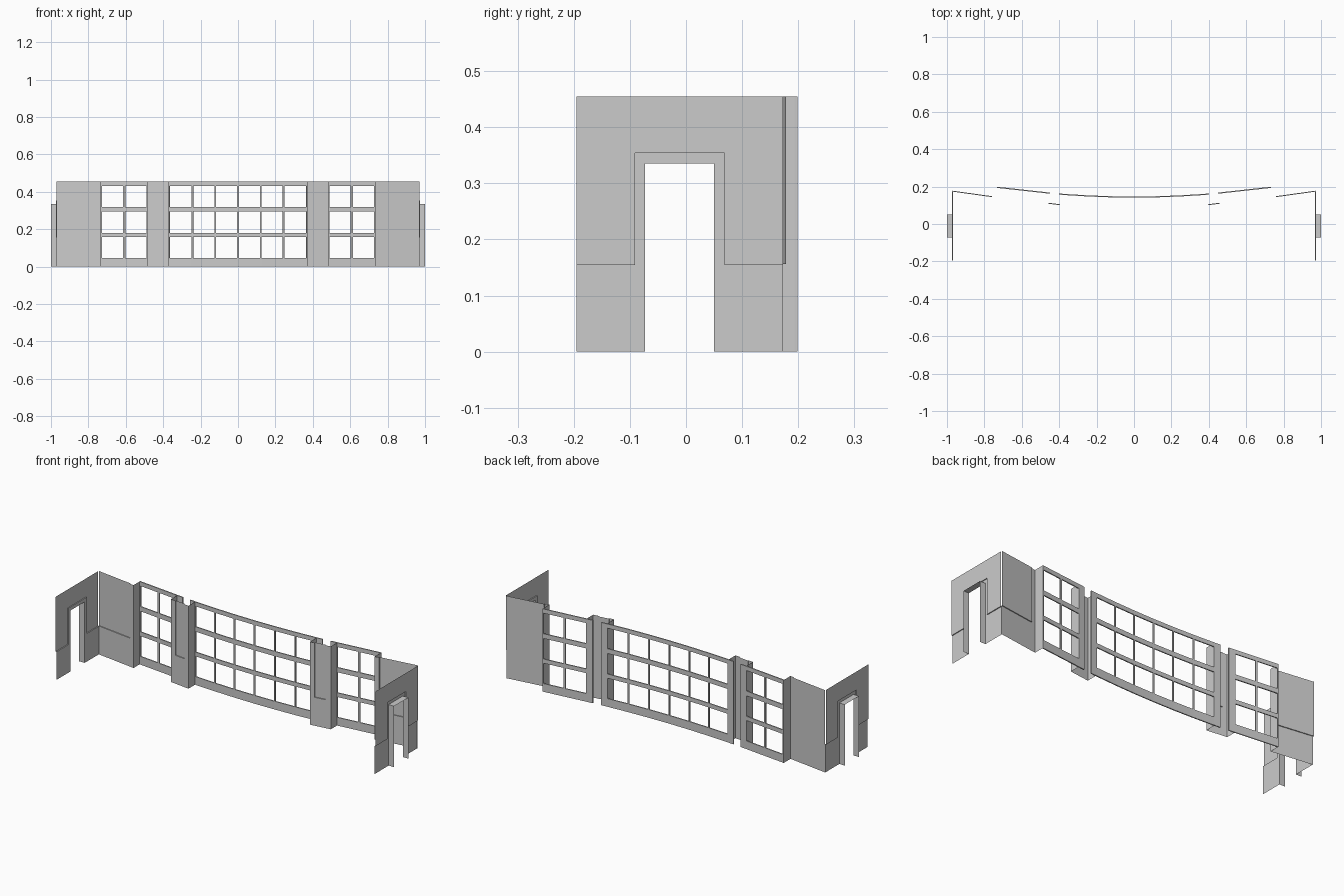
import bpy

if "Cube" in bpy.data.objects:
    bpy.data.objects.remove(bpy.data.objects["Cube"])

H = 0.455          # wall height
STEP = 0.005       # depth of the recessed upper panels


def make(name, us, zs, depth, place, mirror=True, thick=0):
    """Sheet on a u/z grid; depth(u, z) gives cell recess or None for a hole."""
    verts, faces = [], []

    def quad(*pts):
        n = len(verts)
        verts.extend(place(*p) for p in pts)
        faces.append((n, n + 1, n + 2, n + 3))

    nu, nz = len(us) - 1, len(zs) - 1
    d = [[depth((us[i] + us[i + 1]) / 2, (zs[j] + zs[j + 1]) / 2)
          for j in range(nz)] for i in range(nu)]
    for i in range(nu):
        for j in range(nz):
            a = d[i][j]
            if a is None:
                continue
            u0, u1, z0, z1 = us[i], us[i + 1], zs[j], zs[j + 1]
            quad((u0, z0, a), (u1, z0, a), (u1, z1, a), (u0, z1, a))
            # small steps between neighbouring cells of different depth
            if i + 1 < nu and d[i + 1][j] not in (None, a):
                b = d[i + 1][j]
                quad((u1, z0, a), (u1, z0, b), (u1, z1, b), (u1, z1, a))
            if j + 1 < nz and d[i][j + 1] not in (None, a):
                b = d[i][j + 1]
                quad((u0, z1, a), (u1, z1, a), (u1, z1, b), (u0, z1, b))
    me = bpy.data.meshes.new(name)
    me.from_pydata(verts, [], faces)
    ob = bpy.data.objects.new(name, me)
    bpy.context.collection.objects.link(ob)
    w = ob.modifiers.new("weld", 'WELD')
    w.merge_threshold = 0.0001
    if thick:
        s = ob.modifiers.new("thickness", 'SOLIDIFY')
        s.thickness, s.offset = thick, 0
    if mirror:
        m = ob.modifiers.new("mirror", 'MIRROR')
        m.use_axis[0] = True
        m.use_mirror_merge = False
    return ob


def line(x0, y0, x1, y1):
    """Plan line: u is world x, recess pushes back along +y."""
    return lambda u, z, d: (u, y0 + (y1 - y0) * (u - x0) / (x1 - x0) + d, z)


# End walls with a doorway and a raised dado and door surround
def end_depth(y, z):
    if -0.073 < y < 0.05 and z < 0.335:
        return None
    trim = z < 0.154 or (-0.091 < y < 0.069 and z < 0.354)
    return 0 if trim else STEP


make("end_wall", [-0.195, -0.091, -0.073, 0.05, 0.069, 0.173],
     [0, 0.154, 0.335, 0.354, H], end_depth,
     lambda u, z, d: (-0.967 - d, u, z))

# Door reveal running out through the end wall
prof = [(-0.073, 0), (-0.073, 0.335), (0.05, 0.335), (0.05, 0)]
make("door_reveal", [0, 1, 2, 3], [-1.0, -0.967], lambda u, z: 0,
     lambda u, x, d: (x, *prof[u]))

# Angled walls beside the windows, recessed above the dado
make("angled_wall", [-0.97, -0.758, -0.733], [0, 0.156, H],
     lambda u, z: STEP if z > 0.156 and u < -0.758 else 0,
     line(-0.97, 0.173, -0.733, 0.14))

# Pillars with a recessed upper panel
make("pillar_front", [-0.486, -0.457, -0.395, -0.369], [0, 0.156, H],
     lambda u, z: STEP if z > 0.156 and -0.457 < u < -0.395 else 0,
     line(-0.486, 0.112, -0.369, 0.097))

# Returns joining the wall and pillar edges back to the windows
for name, x, y0, y1 in (("wall_return", -0.733, 0.14, 0.197),
                        ("pillar_outer_return", -0.486, 0.112, 0.169),
                        ("pillar_inner_return", -0.369, 0.097, 0.157)):
    make(name, [y0, y1], [0, H], lambda u, z: 0,
         lambda u, z, d, x=x: (x, u, z))

# Windows: solid rails and stiles around open panes
ROWS = [0, 0.045, 0.157, 0.18, 0.293, 0.319, 0.432, H]


def window(name, panes, left, right, place, mirror):
    us = [left] + [e for p in panes for e in p] + [right]

    def cell(u, z):
        in_col = any(a < u < b for a, b in panes)
        in_row = any(a < z < b for a, b in zip(ROWS[1:7:2], ROWS[2:7:2]))
        return None if in_col and in_row else 0
    make(name, us, ROWS, cell, place, mirror, 0.006)


window("side_window", [(-0.727, -0.614), (-0.603, -0.488)], -0.733, -0.45,
       line(-0.733, 0.196, -0.45, 0.165), True)

w = 0.73 / 6
window("bowed_centre_window",
       [(-0.365 + w * i + 0.004 * (i > 0), -0.365 + w * (i + 1) - 0.004 * (i < 5))
        for i in range(6)], -0.402, 0.402,
       lambda u, z, d: (u, 0.144 + 0.016 * (u / 0.4) ** 2, z), False)
